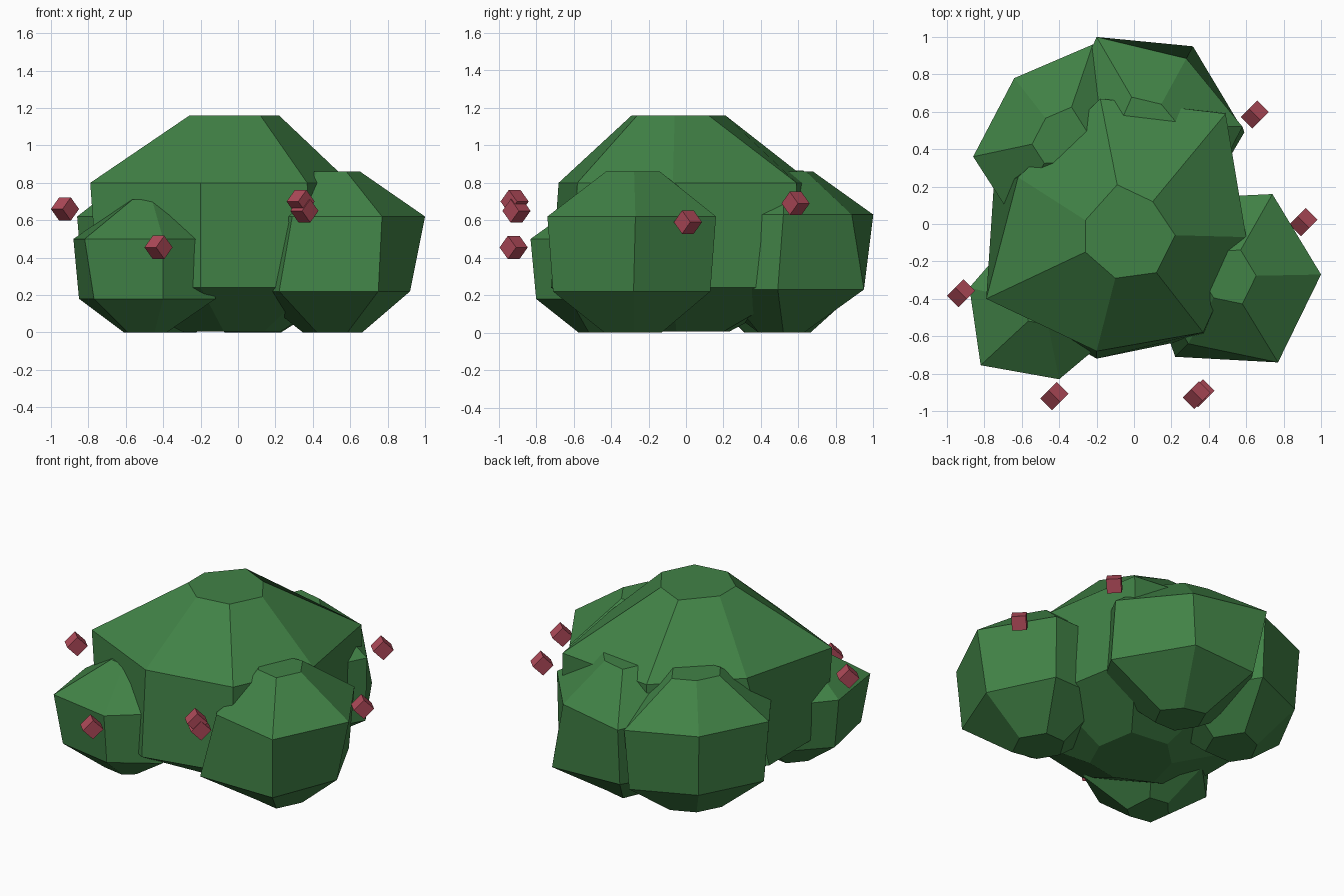
import bpy
import bmesh
from math import pi

cube = bpy.data.objects.get("Cube")
if cube:
    bpy.data.objects.remove(cube, do_unlink=True)


def make_material(name, rgb):
    mat = bpy.data.materials.new(name)
    mat.use_nodes = True
    mat.diffuse_color = (*rgb, 1)
    mat.node_tree.nodes["Principled BSDF"].inputs["Base Color"].default_value = (*rgb, 1)
    return mat


leaf_green = make_material("leaf_green", (0.053, 0.225, 0.062))
berry_red = make_material("berry_red", (0.43, 0.068, 0.1))


def link(name, bm, mat):
    mesh = bpy.data.meshes.new(name)
    bm.to_mesh(mesh)
    bm.free()
    mesh.materials.append(mat)
    obj = bpy.data.objects.new(name, mesh)
    bpy.context.collection.objects.link(obj)
    return obj


def scaled(points, centre, s):
    cx, cy = centre
    return [(cx + (x - cx) * s, cy + (y - cy) * s) for x, y in points]


def clump(name, outlines, heights):
    """Faceted foliage lump: four stacked rings with flat caps."""
    bm = bmesh.new()
    rings = [[bm.verts.new((x, y, z)) for x, y in pts]
             for pts, z in zip(outlines, heights)]
    for a, b in zip(rings, rings[1:]):
        n = len(a)
        for i in range(n):
            j = (i + 1) % n
            bm.faces.new((a[i], a[j], b[j], b[i]))
    bm.faces.new(rings[0][::-1])
    bm.faces.new(rings[-1])
    bmesh.ops.recalc_face_normals(bm, faces=bm.faces)
    return link(name, bm, leaf_green)


# Large middle clump, seven-sided
core = [(-0.79, -0.40), (-0.20, -0.68), (0.37, -0.58), (0.60, -0.07),
        (0.49, 0.59), (-0.18, 0.67), (-0.62, 0.25)]
core_low = [(-0.75, -0.40), (-0.20, -0.72), (0.38, -0.60), (0.60, -0.07),
            (0.48, 0.60), (-0.17, 0.67), (-0.75, 0.20)]
core_top = [(-0.26, -0.15), (-0.10, -0.29), (0.12, -0.26), (0.22, -0.06),
            (0.10, 0.12), (-0.09, 0.21), (-0.26, 0.02)]
clump("middle_clump", (scaled(core, (0, -0.04), 0.38), core_low, core, core_top),
      (0.005, 0.24, 0.80, 1.16))

# Four smaller six-sided clumps around it
side = [(1.00, -0.27), (0.74, 0.16), (0.32, 0.14), (0.07, -0.27),
        (0.29, -0.64), (0.77, -0.74)]
side_low = [(0.92, -0.28), (0.72, 0.13), (0.32, 0.12), (0.07, -0.27),
            (0.22, -0.71), (0.75, -0.71)]
clump("front_left_clump", (scaled(side, (0.49, -0.28), 0.34), side_low, side,
                           scaled(side, (0.49, -0.28), 0.32)), (0, 0.22, 0.62, 0.86))

front = [(-0.21, -0.67), (-0.25, -0.10), (-0.62, -0.04), (-0.88, -0.34),
         (-0.82, -0.755), (-0.40, -0.83)]
front_low = [(-0.12, -0.62), (-0.25, -0.12), (-0.60, -0.08), (-0.85, -0.34),
             (-0.77, -0.73), (-0.40, -0.80)]
clump("front_right_clump", (scaled(front, (-0.47, -0.44), 0.34), front_low, front,
                            scaled(front, (-0.48, -0.44), 0.25)), (0, 0.18, 0.50, 0.71))

rear = [(0.07, 0.50), (-0.22, 0.96), (-0.64, 0.78), (-0.86, 0.36),
        (-0.66, 0.05), (-0.12, 0.06)]
clump("back_right_clump", (scaled(rear, (-0.39, 0.46), 0.36),
                           scaled(rear, (-0.39, 0.46), 0.93), rear,
                           scaled(rear, (-0.39, 0.46), 0.33)), (0, 0.22, 0.62, 0.865))

back = [(0.58, 0.52), (0.28, 0.885), (-0.20, 1.00), (-0.42, 0.50),
        (-0.16, 0.08), (0.35, 0.08)]
back_low = [(0.59, 0.49), (0.315, 0.95), (-0.16, 0.92), (-0.42, 0.50),
            (-0.16, 0.08), (0.42, 0.20)]
clump("back_left_clump", (scaled(back, (0.08, 0.52), 0.30), back_low, back,
                          scaled(back, (0.08, 0.52), 0.33)), (0, 0.23, 0.63, 0.86))

# Small tilted cube berries floating just off the foliage
berries = [(-0.925, -0.37, 0.66), (-0.425, -0.92, 0.455), (0.335, -0.915, 0.70),
           (0.355, -0.905, 0.65), (0.645, 0.585, 0.69), (0.905, 0.01, 0.59)]
for number, place in enumerate(berries, 1):
    bm = bmesh.new()
    bmesh.ops.create_cube(bm, size=0.088)
    berry = link(f"berry_{number}", bm, berry_red)
    berry.location = place
    berry.rotation_euler = (pi / 4, 0, -pi / 4)
